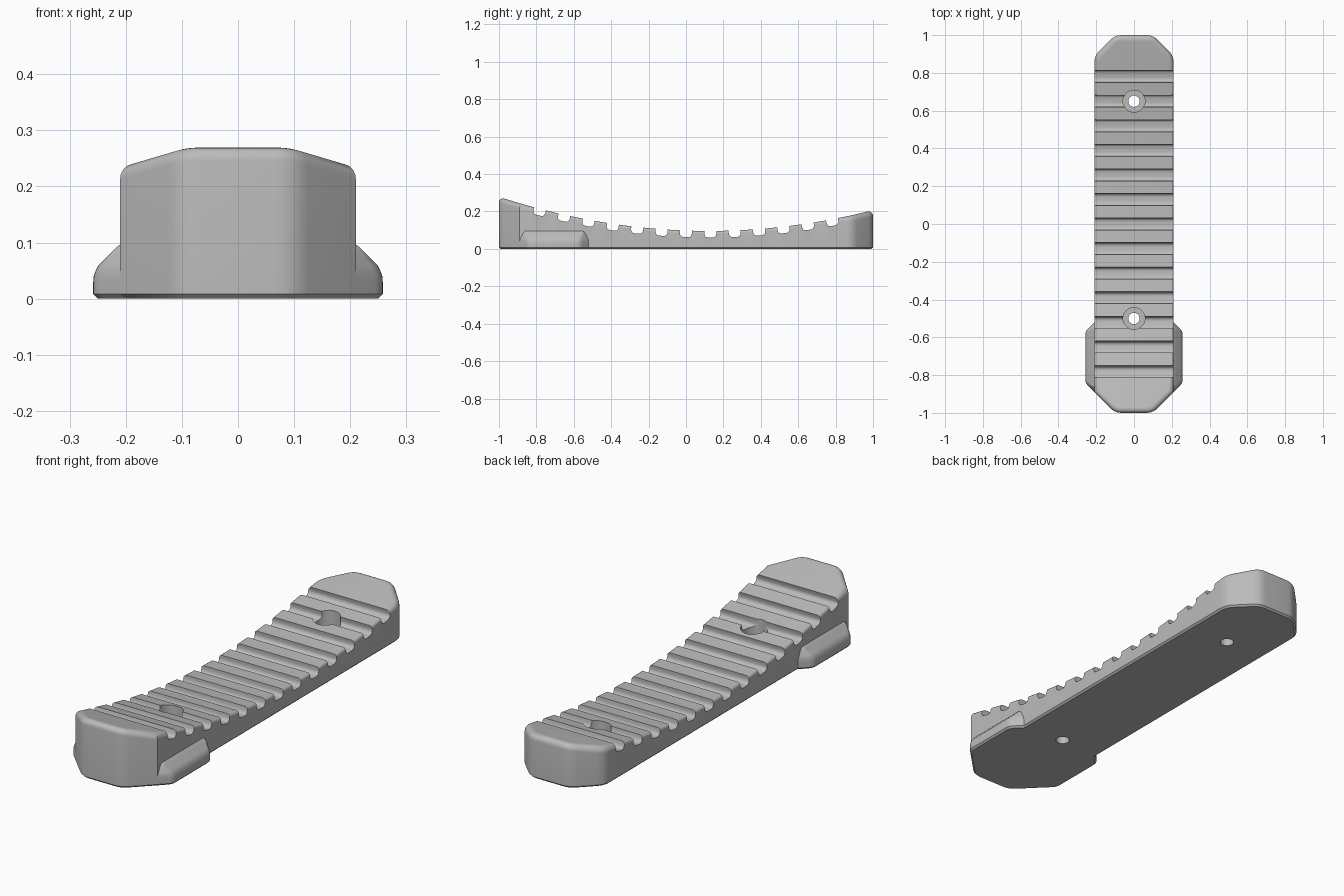
import bpy, bmesh, math
from mathutils import Vector, Matrix

if "Cube" in bpy.data.objects:
    bpy.data.objects.remove(bpy.data.objects["Cube"])

grey = bpy.data.materials.new("plain grey")
grey.use_nodes = True
COLOUR = (0.5, 0.5, 0.5, 1)
grey.diffuse_color = COLOUR
grey.node_tree.nodes["Principled BSDF"].inputs["Base Color"].default_value = COLOUR


def top_z(y):
    """Height of the dished upper surface."""
    return 0.098 - 0.0355 * y + 0.1445 * y * y


def fillet(corners, steps=5):
    """Round each (x, y, cut) corner of a polygon with a short curve."""
    out = []
    for i, (x, y, cut) in enumerate(corners):
        p = Vector((x, y))
        if not cut:
            out.append(p)
            continue
        a = Vector(corners[i - 1][:2])
        b = Vector(corners[(i + 1) % len(corners)][:2])
        a = p + (a - p).normalized() * cut
        b = p + (b - p).normalized() * cut
        for s in range(steps + 1):
            t = s / steps
            out.append(a * (1 - t) ** 2 + p * 2 * t * (1 - t) + b * t * t)
    return out


def inset(poly, amount):
    """Move an anticlockwise outline inwards; amount is a function of y."""
    out = []
    for i, p in enumerate(poly):
        d1 = (p - poly[i - 1]).normalized()
        d2 = (poly[(i + 1) % len(poly)] - p).normalized()
        n1, n2 = Vector((-d1.y, d1.x)), Vector((-d2.y, d2.x))
        out.append(p + (n1 + n2) / (1 + n1.dot(n2)) * amount(p.y))
    return out


def loft(bm, loops, strip_cap=False):
    """Skin a stack of equal loops and close both ends."""
    rows = [[bm.verts.new(p) for p in loop] for loop in loops]
    n = len(rows[0])
    for low, high in zip(rows, rows[1:]):
        for i in range(n):
            j = (i + 1) % n
            bm.faces.new((low[i], low[j], high[j], high[i]))
    bm.faces.new(rows[0][::-1])
    if strip_cap:
        cap = rows[-1]
        for i in range(n // 2 - 1):
            bm.faces.new((cap[i], cap[i + 1], cap[n - 2 - i], cap[n - 1 - i]))
    else:
        bm.faces.new(rows[-1])


def finish(name, bm):
    bmesh.ops.recalc_face_normals(bm, faces=bm.faces)
    mesh = bpy.data.meshes.new(name)
    bm.to_mesh(mesh)
    bm.free()
    mesh.materials.append(grey)
    ob = bpy.data.objects.new(name, mesh)
    bpy.context.collection.objects.link(ob)
    return ob


def activate(ob):
    bpy.ops.object.select_all(action='DESELECT')
    ob.select_set(True)
    bpy.context.view_layer.objects.active = ob


def cut(ob, cutter):
    cutter.hide_render = True
    mod = ob.modifiers.new("cut", 'BOOLEAN')
    mod.operation, mod.solver, mod.object = 'DIFFERENCE', 'EXACT', cutter
    activate(ob)
    bpy.ops.object.modifier_apply(modifier=mod.name)
    bpy.data.objects.remove(cutter)


def smooth(ob):
    activate(ob)
    bpy.ops.object.shade_smooth_by_angle(angle=math.radians(32))


# Main bar: chamfered plan, dished top, rounded rim
W, CH, LIP = 0.21, 0.11, 0.008
side = [(W - CH, -1, 0.035), (W, -1 + CH, 0)]
side += [(W, -0.84 + 0.06 * k, 0) for k in range(28)]
side += [(W, 1 - CH, 0.035), (W - CH, 1, 0.035)]
plan = fillet(side + [(-x, y, c) for x, y, c in reversed(side)])


def rim(y):
    """Rim radius, larger towards both ends."""
    return 0.014 + 0.018 * min(1, max(0, (abs(y) - 0.75) / 0.15))


def ring(a):
    rounded = inset(plan, lambda y: rim(y) * (1 - math.cos(a)))
    return [(p.x, p.y, top_z(p.y) - rim(q.y) * (1 - math.sin(a)))
            for p, q in zip(rounded, plan)]


bm = bmesh.new()
base = [[(p.x, p.y, 0) for p in inset(plan, lambda y: LIP)],
        [(p.x, p.y, LIP) for p in plan]]
loft(bm, base + [ring(math.pi / 2 * k / 6) for k in range(7)], strip_cap=True)
bar = finish("tread_bar", bm)

# Cross grooves, each square to the dished surface
bm = bmesh.new()
half, depth = 0.032, 0.035
section = fillet([(-half, -depth, 0.022), (half, -depth, 0.022),
                  (half, 0.05, 0), (-half, 0.05, 0)])
for k in range(-6, 7):
    y = 0.13 * k
    tilt = Matrix.Rotation(math.atan(0.289 * y - 0.0355), 2)
    pts = [tilt @ p for p in section]
    loft(bm, [[(x, y + p.x, top_z(y) + p.y) for p in pts] for x in (-0.4, 0.4)])
cut(bar, finish("groove_cutter", bm))

# Stepped screw holes
bm = bmesh.new()
for y in (-0.5, 0.65):
    loft(bm, [[(r * math.cos(a), y + r * math.sin(a), z)
               for a in (math.tau * k / 32 for k in range(32))]
              for r, z in ((0.03, -0.1), (0.03, 0.07), (0.058, 0.07), (0.058, 0.5))])
cut(bar, finish("screw_hole_cutter", bm))
smooth(bar)

# Flared side feet near the front: (height, side inset, end inset)
levels = [(0, LIP, 0.011), (LIP, 0, 0.0005), (0.03, 0, 0.0005), (0.041, 0.001, 0.001),
          (0.051, 0.005, 0.003), (0.059, 0.009, 0.006), (0.065, 0.015, 0.01),
          (0.083, 0.033, 0.018), (0.092, 0.042, 0.026), (0.098, 0.05, 0.038)]
for name, sign in (("left_foot", 1), ("right_foot", -1)):
    bm = bmesh.new()
    loops = []
    for z, i, k in levels:
        x, inner = 0.258 - i, 0.2
        outline = fillet([(inner, inner - 1.1 + k, 0), (x, x - 1.1 + k, 0.02 if x > 0.23 else 0.004),
                          (x, -0.31 - x - k, 0.02 if x > 0.23 else 0.004), (inner, -0.31 - inner - k, 0)])
        loops.append([(sign * p.x, p.y, z) for p in outline])
    loft(bm, loops)
    smooth(finish(name, bm))
